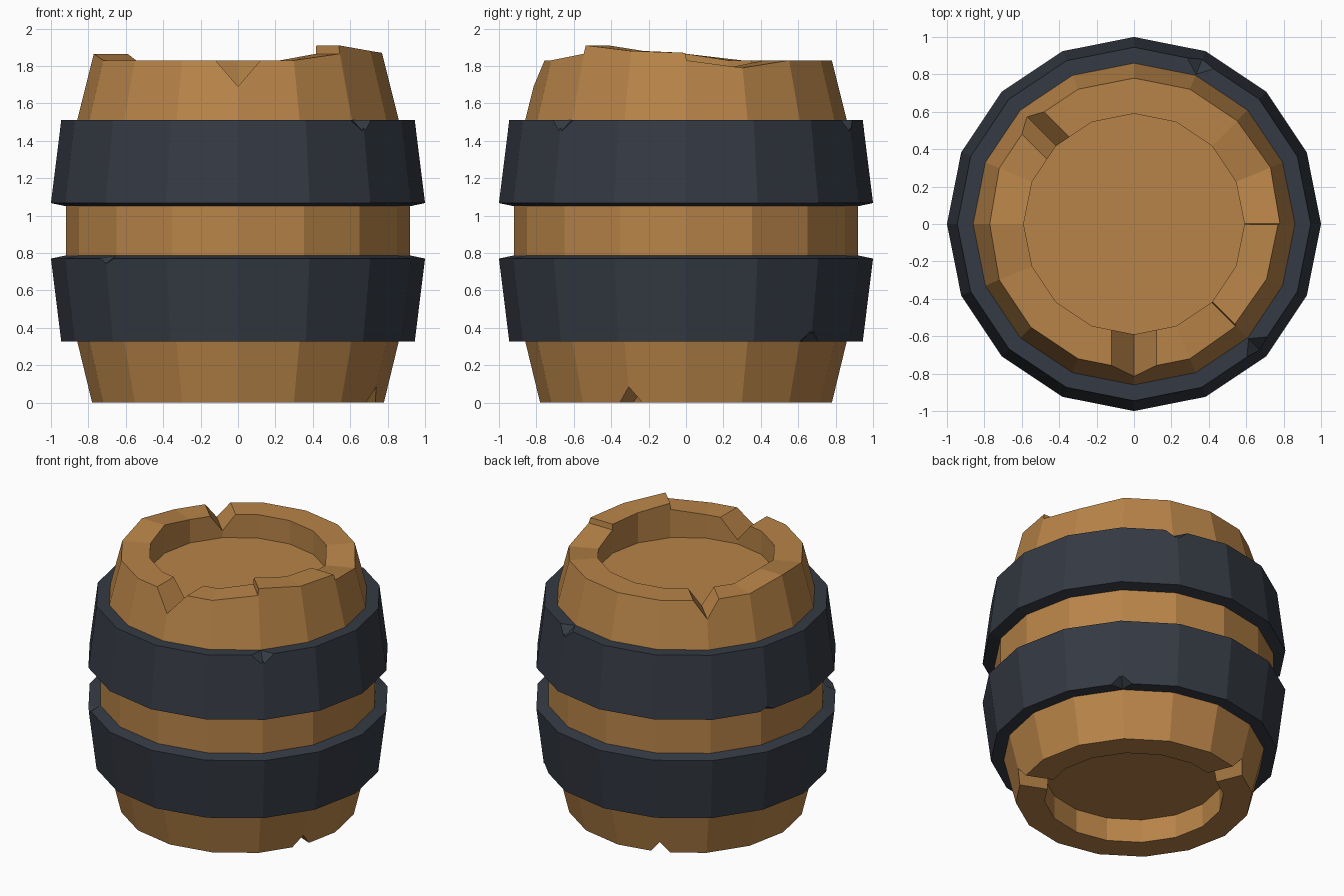
import bpy, bmesh
from math import sin, cos, radians

if "Cube" in bpy.data.objects:
    bpy.data.objects.remove(bpy.data.objects["Cube"])

SIDES = 16
STEP = 360 / SIDES


def material(name, rgb):
    m = bpy.data.materials.new(name)
    m.diffuse_color = (*rgb, 1)
    m.use_nodes = True
    m.node_tree.nodes["Principled BSDF"].inputs["Base Color"].default_value = m.diffuse_color
    return m


def polar(r, deg, z, t=0):
    a = radians(deg)
    return (r * cos(a) - t * sin(a), r * sin(a) + t * cos(a), z)


def make_object(name, bm, mat=None):
    bmesh.ops.recalc_face_normals(bm, faces=bm.faces)
    me = bpy.data.meshes.new(name)
    bm.to_mesh(me)
    bm.free()
    ob = bpy.data.objects.new(name, me)
    bpy.context.collection.objects.link(ob)
    if mat:
        me.materials.append(mat)
    return ob


def lathe(name, columns, mat, closed):
    """columns: list of (angle, [(r, z), ...]); closed joins profile ends, else caps them."""
    bm = bmesh.new()
    rings = [[bm.verts.new(polar(r, a, z)) for r, z in prof] for a, prof in columns]
    n = len(rings[0])
    for c1, c2 in zip(rings, rings[1:] + rings[:1]):
        for i in range(n if closed else n - 1):
            j = (i + 1) % n
            bm.faces.new((c1[i], c2[i], c2[j], c1[j]))
    if not closed:
        bm.faces.new([c[0] for c in rings])
        bm.faces.new([c[-1] for c in rings])
    return make_object(name, bm, mat)


def notch(ob, deg, half, edge, depth_in, depth_out, r_in, r_out, sign=1):
    """Cut a radial V; sign 1 cuts down from an upper edge, -1 up from a lower one."""
    bm = bmesh.new()
    high = 0.3
    wide = half / depth_out * high
    ends = []
    for r, d in ((r_in, depth_in), (r_out, depth_out)):
        z = edge - sign * d
        ends.append([bm.verts.new(polar(r, deg, z)),
                     bm.verts.new(polar(r, deg, z + sign * high, wide)),
                     bm.verts.new(polar(r, deg, z + sign * high, -wide))])
    a, b = ends
    bm.faces.new(a)
    bm.faces.new(b)
    for i in range(3):
        j = (i + 1) % 3
        bm.faces.new((a[i], a[j], b[j], b[i]))
    cutter = make_object("notch_cutter", bm)
    cutter.hide_render = True
    mod = ob.modifiers.new("notch", 'BOOLEAN')
    mod.operation = 'DIFFERENCE'
    mod.solver = 'EXACT'
    mod.object = cutter
    bpy.context.view_layer.objects.active = ob
    bpy.ops.object.modifier_apply(modifier=mod.name)
    bpy.data.objects.remove(cutter)


wood = material("wood", (0.48, 0.23, 0.065))
iron = material("iron", (0.035, 0.042, 0.056))

# Wooden body: broken rim heights by angle, with two near-vertical steps
RIM = 1.83
heights = {22.5: 1.79, 180: 1.865, 337.5: 1.88}
steps = {0: (1.87, 1.83), 315: (1.865, 1.91)}
columns = []
for i in range(SIDES):
    a = i * STEP
    if a in steps:
        columns += [(a - 0.2, steps[a][0]), (a + 0.2, steps[a][1])]
    else:
        columns.append((a, heights.get(a, RIM)))


def body_profile(top):
    return [(0.59, 0.17), (0.59, 0), (0.78, 0), (0.86, 0.33), (0.92, 0.77),
            (0.92, 1.06), (0.86, 1.51), (0.78 - (top - RIM) * 0.25, top),
            (0.59, top), (0.59, 1.66)]


body = lathe("barrel_body", [(a, body_profile(t)) for a, t in columns], wood, False)
notch(body, 270, 0.12, RIM, 0.14, 0.14, 0.45, 1.0)
notch(body, 135, 0.085, RIM, 0.12, 0.12, 0.45, 1.0)
for angle in (-22.5, 112.5):
    notch(body, angle, 0.065, 0, 0.085, 0.085, 0.45, 1.0, -1)

# Iron bands, the lower one mirrored from the upper
upper = [(0.80, 1.05), (0.92, 1.05), (1.0, 1.067), (0.945, 1.51), (0.80, 1.51)]
lower = [(r, 1.837 - z) for r, z in upper]
angles = [i * STEP for i in range(SIDES)]
upper_band = lathe("upper_band", [(a, upper) for a in angles], iron, True)
lower_band = lathe("lower_band", [(a, lower) for a in angles], iron, True)

# Chips in the band edges
for angle in (-45, 67.5):
    notch(upper_band, angle, 0.1, 1.51, -0.005, 0.065, 0.86, 0.95)
notch(upper_band, 157.5, 0.09, 1.067, -0.03, 0.045, 0.90, 1.02, -1)
notch(lower_band, -135, 0.09, 0.77, -0.03, 0.04, 0.90, 1.02)
notch(lower_band, 45, 0.09, 0.327, -0.005, 0.06, 0.86, 0.95, -1)
